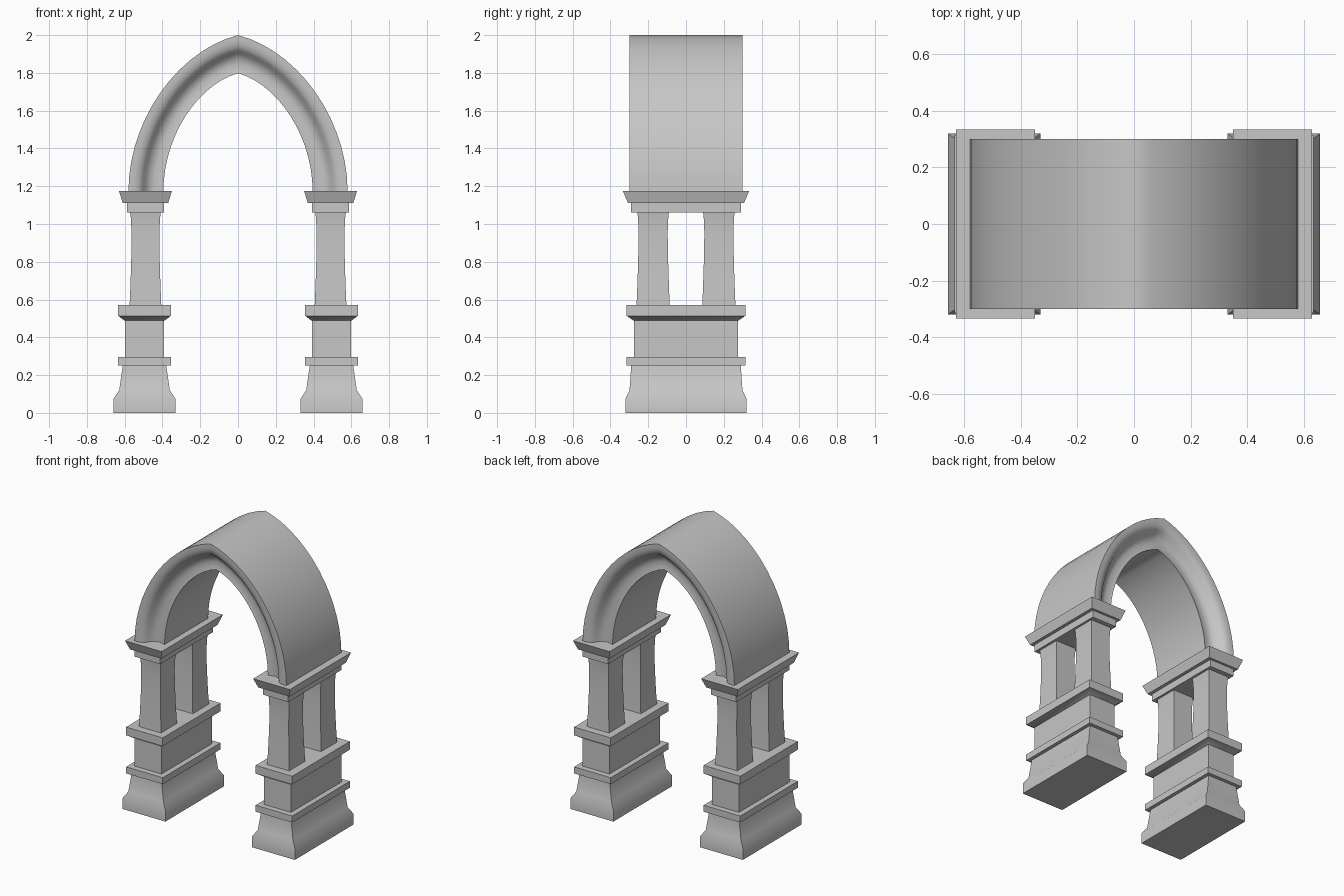
import bpy, bmesh, math

cube = bpy.data.objects.get("Cube")
if cube:
    bpy.data.objects.remove(cube)

stone = bpy.data.materials.new("grey stone")
stone.use_nodes = True
GREY = (0.57, 0.57, 0.57, 1)
stone.diffuse_color = GREY
stone.node_tree.nodes["Principled BSDF"].inputs["Base Color"].default_value = GREY


def finish(bm, name):
    bmesh.ops.recalc_face_normals(bm, faces=bm.faces)
    mesh = bpy.data.meshes.new(name)
    bm.to_mesh(mesh)
    bm.free()
    mesh.materials.append(stone)
    obj = bpy.data.objects.new(name, mesh)
    bpy.context.collection.objects.link(obj)
    bpy.ops.object.select_all(action="DESELECT")
    obj.select_set(True)
    bpy.context.view_layer.objects.active = obj
    bpy.ops.object.shade_smooth_by_angle(angle=math.radians(42))
    return obj


def block(name, x, y, rings):
    """Rectangular stack lofted through (z, half width, half depth) rings."""
    bm = bmesh.new()
    loops = [[bm.verts.new((x + sx * hx, y + sy * hy, z))
              for sx, sy in ((-1, -1), (1, -1), (1, 1), (-1, 1))]
             for z, hx, hy in rings]
    for low, high in zip(loops, loops[1:]):
        for i in range(4):
            j = (i + 1) % 4
            bm.faces.new((low[i], low[j], high[j], high[i]))
    bm.faces.new(loops[0])
    bm.faces.new(loops[-1])
    return finish(bm, name)


# Piers: base, bands, dado, paired columns and capital on each side
for side, s in (("left", 1), ("right", -1)):
    x = s * 0.49
    low_x = s * 0.495
    block(side + "_base", low_x, 0, [
        (0, .164, .32), (.075, .164, .32), (.12, .134, .299), (.25, .115, .29)])
    block(side + "_lower_band", low_x, 0, [(.25, .14, .315), (.295, .14, .315)])
    block(side + "_dado", low_x, 0, [(.295, .103, .275), (.495, .103, .275)])
    block(side + "_upper_band", low_x, 0, [
        (.49, .108, .28), (.513, .138, .313), (.513, .14, .315), (.57, .14, .315)])
    for end, e in (("front", -1), ("back", 1)):
        block(f"{side}_{end}_column", x, e * 0.174, [
            (.57, .084, .088), (.66, .080, .084), (.75, .077, .081),
            (.86, .074, .078), (.96, .074, .077), (1.03, .077, .080),
            (1.06, .081, .083)])
    block(side + "_necking", x, 0, [(1.06, .097, .29), (1.11, .097, .29)])
    block(side + "_capital", x, 0, [(1.11, .12, .307), (1.175, .14, .334)])

# Pointed arch: moulded section as (inset from the outer face, half depth)
SPRING, SPAN, RISE, POINT, STEPS = 1.175, 0.58, 0.825, 0.18, 14
section = [(0, .30), (.03, .30), (.055, .292), (.073, .278), (.088, .252),
           (.11, .236), (.138, .226), (.185, .238)]
section += [(inset, -d) for inset, d in reversed(section)]
bm = bmesh.new()
rings = []
for k in range(-STEPS, STEPS + 1):
    s = -1 if k < 0 else 1
    a = (1 - abs(k) / STEPS) * math.pi / 2
    # Flattened oval with a slight point at the crown
    shape = (1 - POINT) * math.sin(a) + POINT * (1 - math.cos(a))
    rings.append([bm.verts.new((s * (SPAN - inset) * math.cos(a), -y,
                                SPRING + (RISE - 1.09 * inset) * shape))
                  for inset, y in section])
n = len(section)
for a, b in zip(rings, rings[1:]):
    for i in range(n):
        j = (i + 1) % n
        bm.faces.new((a[i], a[j], b[j], b[i]))
bm.faces.new(rings[0])
bm.faces.new(rings[-1])
finish(bm, "pointed_arch")
